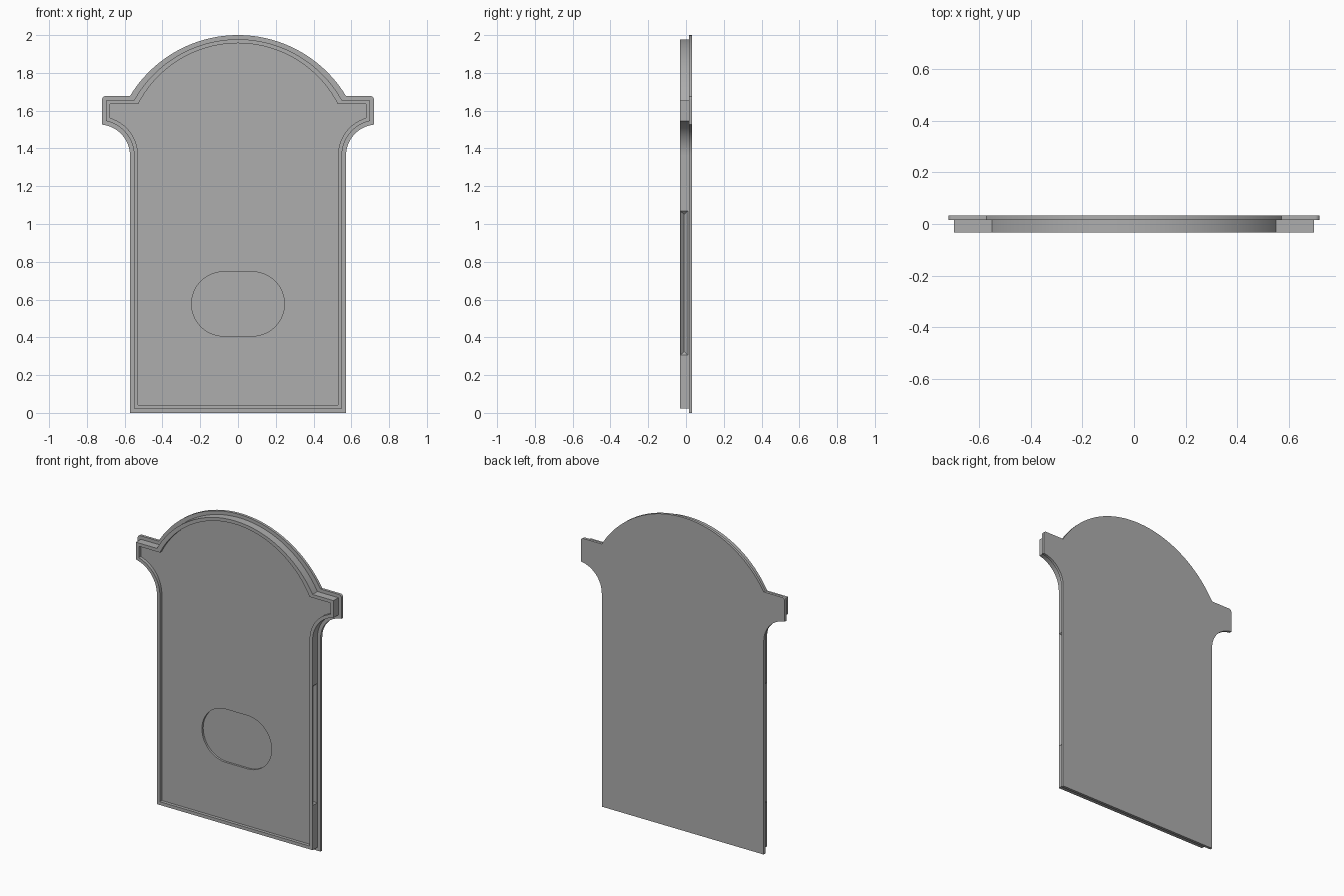
import bpy, bmesh
from math import sin, cos, pi, asin, atan2, sqrt

if "Cube" in bpy.data.objects:
    bpy.data.objects.remove(bpy.data.objects["Cube"], do_unlink=True)

grey = bpy.data.materials.new("plain_grey")
grey.use_nodes = True
colour = (0.42, 0.42, 0.42, 1)
grey.diffuse_color = colour
grey.node_tree.nodes["Principled BSDF"].inputs["Base Color"].default_value = colour

BACK, STEP, FRONT, PANEL, OVAL = 0.033, 0.016, -0.033, -0.013, 0.0
RIM_OUT, RIM_IN = 0.022, 0.043


def arc(cx, cz, r, a0, a1, n):
    steps = [a0 + (a1 - a0) * i / n for i in range(n + 1)]
    return [(cx + r * cos(a), cz + r * sin(a)) for a in steps]


def outline(d, soft=0.0):
    """Panel silhouette, moved inwards by d, ear corners rounded by soft."""
    side, ear, shoulder = 0.572 - d, 0.72 - d, 1.677 - d
    pts = [(side, d)]
    # concave sweep below the ear
    r = 0.165 + d
    pts += arc(0.737, 1.362, r, pi, pi - atan2(sqrt(r * r - (0.737 - ear) ** 2), 0.737 - ear), 16)
    # ear
    if soft:
        pts += arc(ear - soft, shoulder - soft, soft, 0, pi / 2, 5)
    else:
        pts.append((ear, shoulder))
    # domed top
    rise = 2 - d - shoulder
    r = (side ** 2 + rise ** 2) / (2 * rise)
    cz = 2 - d - r
    pts += arc(0, cz, r, pi / 2 - asin(side / r), pi / 2, 32)
    return pts + [(-x, z) for x, z in reversed(pts[:-1])]


def finish(name, bm):
    bmesh.ops.recalc_face_normals(bm, faces=bm.faces)
    mesh = bpy.data.meshes.new(name)
    bm.to_mesh(mesh)
    bm.free()
    mesh.materials.append(grey)
    obj = bpy.data.objects.new(name, mesh)
    bpy.context.collection.objects.link(obj)
    return obj


def loft(name, rings):
    """Closed solid through (profile, y) rings with capped ends."""
    bm = bmesh.new()
    loops = [[bm.verts.new((x, y, z)) for x, z in pts] for pts, y in rings]
    for a, b in zip(loops, loops[1:]):
        for i in range(len(a)):
            j = (i + 1) % len(a)
            bm.faces.new((a[i], a[j], b[j], b[i]))
    bm.faces.new(loops[0])
    bm.faces.new(loops[-1])
    return finish(name, bm)


def activate(obj):
    bpy.ops.object.select_all(action="DESELECT")
    obj.select_set(True)
    bpy.context.view_layer.objects.active = obj


def cut(obj, cutter):
    cutter.hide_render = True
    mod = obj.modifiers.new("cut", "BOOLEAN")
    mod.operation, mod.solver, mod.object = "DIFFERENCE", "EXACT", cutter
    activate(obj)
    bpy.ops.object.modifier_apply(modifier=mod.name)
    bpy.data.objects.remove(cutter, do_unlink=True)


# thin flange at the back
back_plate = loft("back_plate", [(outline(0, 0.018), BACK), (outline(0, 0.018), STEP)])

# body with raised rim around a sunken panel
outer, inner = outline(RIM_OUT), outline(RIM_IN)
front_body = loft("front_body", [(outer, STEP + 0.002), (outer, FRONT), (inner, FRONT), (inner, PANEL)])

# stadium-shaped recess
oval = arc(0.076, 0.577, 0.17, -pi / 2, pi / 2, 24) + arc(-0.076, 0.577, 0.17, pi / 2, 3 * pi / 2, 24)
cut(front_body, loft("oval_cutter", [(oval, FRONT - 0.02), (oval, OVAL)]))

# V-shaped finger grooves along both sides
for s in (1, -1):
    bm = bmesh.new()
    for z, dz in ((0.305, 0.02), (1.07, -0.02)):
        for y in (-0.031, 0.012):
            bm.verts.new((s * 0.551, y, z))
        bm.verts.new((s * 0.532, -0.0095, z + dz))
    bmesh.ops.convex_hull(bm, input=bm.verts)
    cut(front_body, finish("groove_cutter", bm))

for obj in (back_plate, front_body):
    activate(obj)
    bpy.ops.object.shade_smooth_by_angle(angle=pi / 6)
